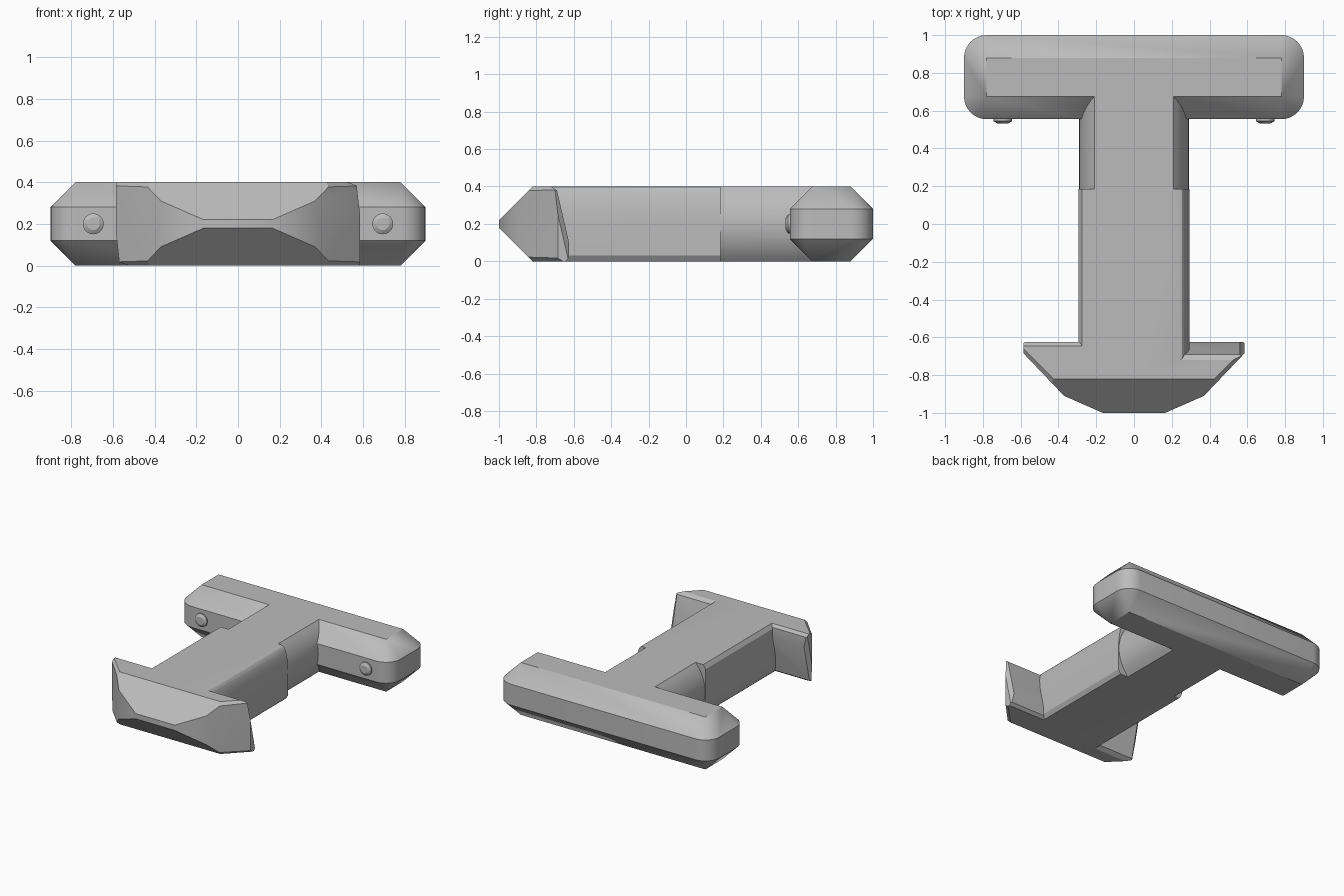
import bpy, bmesh, math
from mathutils import Vector, Matrix

cube = bpy.data.objects.get("Cube")
if cube:
    bpy.data.objects.remove(cube, do_unlink=True)

grey = bpy.data.materials.new("plain grey")
grey.use_nodes = True
colour = (0.5, 0.5, 0.5, 1)
grey.diffuse_color = colour
grey.node_tree.nodes["Principled BSDF"].inputs["Base Color"].default_value = colour


def finish(name, bm):
    bmesh.ops.recalc_face_normals(bm, faces=bm.faces)
    mesh = bpy.data.meshes.new(name)
    bm.to_mesh(mesh)
    bm.free()
    mesh.materials.append(grey)
    obj = bpy.data.objects.new(name, mesh)
    bpy.context.collection.objects.link(obj)
    return obj


def prism(points, offset):
    """Extrude a closed polygon along an offset."""
    bm = bmesh.new()
    face = bm.faces.new([bm.verts.new(p) for p in points])
    new = bmesh.ops.extrude_face_region(bm, geom=[face], use_keep_orig=True)["geom"]
    bmesh.ops.translate(bm, vec=offset, verts=[v for v in new if isinstance(v, bmesh.types.BMVert)])
    bmesh.ops.recalc_face_normals(bm, faces=bm.faces)
    return bm


def slice_off(bm, point, normal):
    """Remove everything beyond a plane and cap the cut."""
    bmesh.ops.bisect_plane(bm, geom=bm.verts[:] + bm.edges[:] + bm.faces[:], dist=1e-5,
                           plane_co=point, plane_no=Vector(normal).normalized(), clear_outer=True)
    bmesh.ops.holes_fill(bm, edges=[e for e in bm.edges if e.is_boundary], sides=0)


def turned(points):
    """Add the half-turn copy of a cross-section's right side."""
    return points + [(-x, 0.4 - z) for x, z in points]


# Crossbar: rounded plan, tapering to a sharp rectangle above and below
bm = bmesh.new()
for sx in (-1, 1):
    for y, sy in ((0.675, -1), (0.88, 1)):
        for z in (0, 0.4):
            bm.verts.new((sx * 0.78, y, z))
        for z in (0.12, 0.28):
            for i in range(9):
                a = i * math.pi / 16
                bm.verts.new((sx * (0.78 + 0.12 * math.cos(a)), y + sy * 0.12 * math.sin(a), z))
bmesh.ops.convex_hull(bm, input=bm.verts)
bmesh.ops.dissolve_limit(bm, angle_limit=0.01, verts=bm.verts, edges=bm.edges)
body = finish("body", bm)

# Neck: round bar with flat top and bottom
limit = math.asin(0.2 / 0.29)
arc = [(0.29 * math.cos(a), 0.2 + 0.29 * math.sin(a))
       for a in [limit * (1 - i / 8) for i in range(17)]]
parts = [finish("neck", prism([(x, 0.75, z) for x, z in turned(arc)], (0, -0.75, 0)))]

# Sleeve: one curved and one straight shoulder, repeated by a half turn
curve = [(0.245 + 0.05 * math.sin(t), 0.2 + 0.2 * math.cos(t))
         for t in [i * math.pi / 16 for i in range(9)]]
section = turned(curve + [(0.295, 0.03), (0.275, 0)])
parts.append(finish("sleeve", prism([(x, 0.185, z) for x, z in section], (0, -0.965, 0))))

# Head: one faceted half, repeated by a half turn
outline = [(0, -1), (0.165, -1), (0.37, -0.91), (0.585, -0.685), (0.585, -0.625), (0, -0.625)]
planes = [
    ((0, -0.82, 0.4), (0, -1, 1)), ((0, -0.82, 0), (0, -1, -1)),
    ((0, -0.63, 0.12), (0, 0.26, 0.06)), ((0, -0.72, 0.4), (0, 2, 3)),
    ((0, -0.645, 0), (0, 1, -1)), ((0.58, -0.65, 0.12), (0.26, 0.26, 0.06)),
    ((0.425, -0.82, 0.4), (0.7, -0.7, 1)), ((0.425, -0.82, 0), (0.7, -0.7, -1)),
]
for name, turn in (("head_left", 0), ("head_right", math.pi)):
    bm = prism([(x, y, 0) for x, y in outline], (0, 0, 0.4))
    for point, normal in planes:
        slice_off(bm, point, normal)
    spin = Matrix.Translation((0, 0, 0.2)) @ Matrix.Rotation(turn, 4, "Y") @ Matrix.Translation((0, 0, -0.2))
    bm.transform(spin)
    parts.append(finish(name, bm))

# Join the parts into one clean skin
bpy.context.view_layer.objects.active = body
for part in parts:
    join = body.modifiers.new("join", "BOOLEAN")
    join.operation, join.solver, join.object = "UNION", "EXACT", part
    bpy.ops.object.modifier_apply(modifier=join.name)
    bpy.data.objects.remove(part, do_unlink=True)
bm = bmesh.new()
bm.from_mesh(body.data)
bmesh.ops.remove_doubles(bm, verts=bm.verts, dist=1e-4)
bmesh.ops.dissolve_limit(bm, angle_limit=0.01, verts=bm.verts, edges=bm.edges)
bm.to_mesh(body.data)
bm.free()

# Studs on the crossbar
studs = []
for name, side in (("left_stud", 1), ("right_stud", -1)):
    bm = bmesh.new()
    for r1, r2, depth, y in ((0.05, 0.05, 0.03, 0.56), (0.05, 0.03, 0.012, 0.539)):
        place = Matrix.Translation((side * 0.695, y, 0.2)) @ Matrix.Rotation(math.pi / 2, 4, "X")
        bmesh.ops.create_cone(bm, cap_ends=True, segments=24, radius1=r1, radius2=r2,
                              depth=depth, matrix=place)
    studs.append(finish(name, bm))

bpy.ops.object.select_all(action="DESELECT")
for obj in [body] + studs:
    obj.select_set(True)
bpy.ops.object.shade_smooth_by_angle(angle=math.radians(25))
